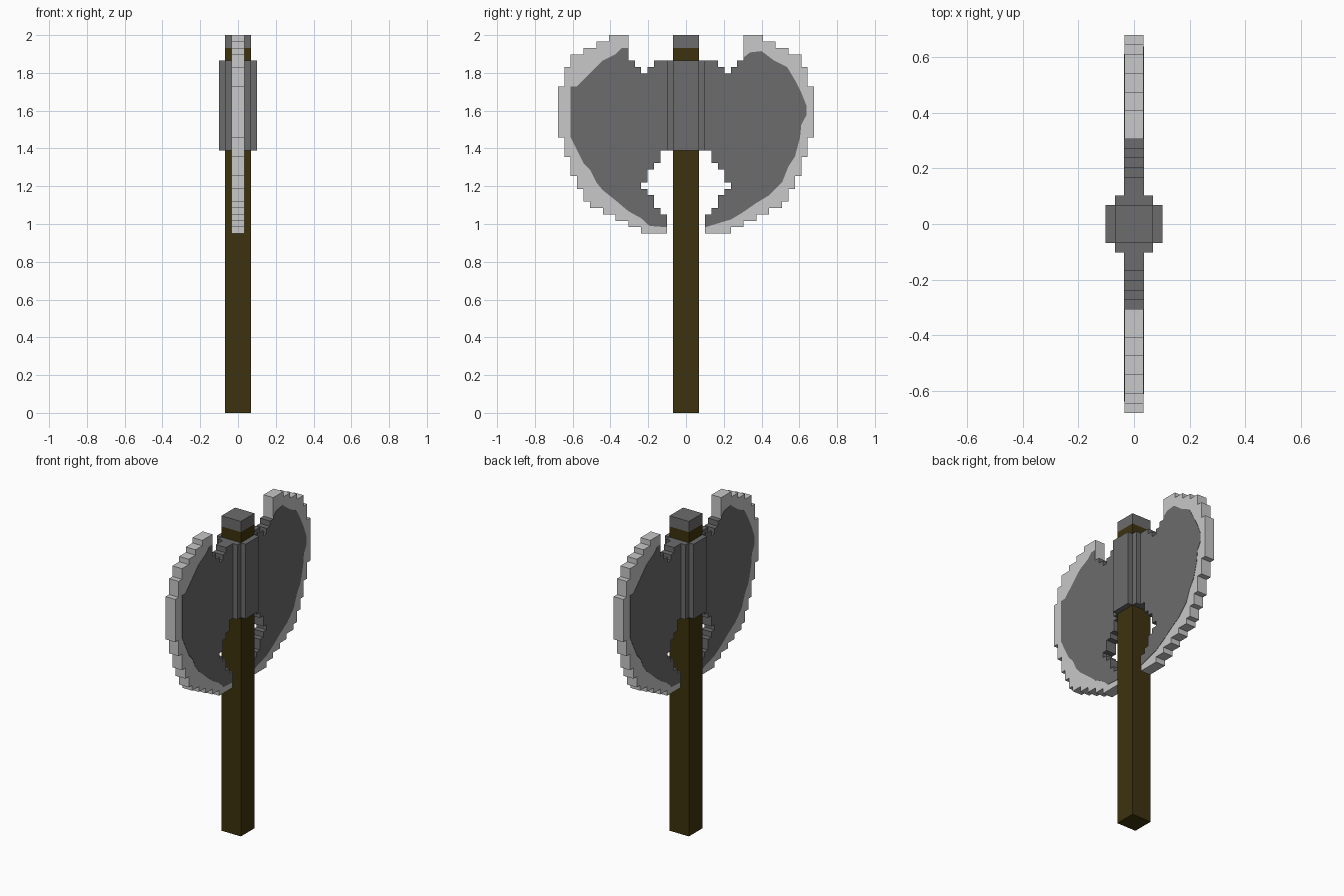
import bpy, bmesh

if "Cube" in bpy.data.objects:
    bpy.data.objects.remove(bpy.data.objects["Cube"])

U = 2 / 59  # one block unit; all sizes below are in blocks


def material(name, r, g, b):
    m = bpy.data.materials.new(name)
    m.diffuse_color = (r, g, b, 1)
    m.use_nodes = True
    m.node_tree.nodes["Principled BSDF"].inputs["Base Color"].default_value = m.diffuse_color
    return m


WOOD = material("dark brown wood", 0.048, 0.032, 0.0045)
STEEL = material("dark grey steel", 0.150, 0.150, 0.150)
EDGE = material("light grey edge", 0.580, 0.580, 0.580)


def finish(name, bm, mats):
    bmesh.ops.recalc_face_normals(bm, faces=bm.faces)
    me = bpy.data.meshes.new(name)
    bm.to_mesh(me)
    bm.free()
    for m in mats:
        me.materials.append(m)
    ob = bpy.data.objects.new(name, me)
    bpy.context.collection.objects.link(ob)
    return ob


def prism(profile, axis, lo, hi):
    """Extrude a 2D profile (block units) along x or z."""
    bm = bmesh.new()
    place = {"x": lambda a, b: (lo * U, a * U, b * U),
             "z": lambda a, b: (a * U, b * U, lo * U)}[axis]
    face = bm.faces.new([bm.verts.new(place(a, b)) for a, b in profile])
    ext = bmesh.ops.extrude_face_region(bm, geom=[face])
    d = (hi - lo) * U
    bmesh.ops.translate(bm, vec=(d, 0, 0) if axis == "x" else (0, 0, d),
                        verts=[v for v in ext["geom"] if isinstance(v, bmesh.types.BMVert)])
    return bm


def stairs(corners, down_first):
    """Turn step corners into a staircase outline."""
    pts = []
    for (a, b), (c, d) in zip(corners, corners[1:]):
        pts += [(a, b), (a, d) if down_first else (c, b)]
    return pts + [corners[-1]]


# Handle and cap
square = [(-2, -2), (2, -2), (2, 2), (-2, 2)]
finish("handle", prism(square, "z", 0, 57), [WOOD])
finish("cap", prism(square, "z", 57, 59), [STEEL])

# Collar with a cross-shaped section
cross = []
for sx, sy in ((1, 1), (-1, 1), (-1, -1), (1, -1)):
    corner = [(3 * sx, 2 * sy), (2 * sx, 2 * sy), (2 * sx, 3 * sy)]
    cross += corner if sx * sy > 0 else corner[::-1]
finish("collar", prism(cross, "z", 41, 55), [STEEL])

# Blade outline: top notch, stepped cutting edge, lower cutout
notch = [(2, 55), (5, 55), (5, 54), (6, 54), (6, 53), (7, 53),
         (7, 54), (8, 54), (8, 55), (9, 55)]
upper = stairs([(12, 59), (14, 58), (16, 57), (18, 56), (19, 54), (20, 51)], True)
# each upper step goes down, then outwards
upper = [p for p in upper]
lower = stairs([(20, 43), (19, 40), (18, 37), (17, 35), (16, 33), (15, 32),
                (13, 31), (11, 30), (9, 29), (7, 28)], False)
cutout = stairs([(3, 31), (4, 32), (5, 34), (6, 35), (7, 36)], False) + \
    stairs([(6, 36), (5, 38), (4, 39)], True)[:-1] + [(4, 39), (4, 41), (2, 41)]
lower = [(20, 43)] + lower[1:]
blade = notch + [(9, 59)] + upper + lower + [(3, 28)] + cutout

# Painted dark borders, one for each half of a blade side
border_a = [(9, 57), (10, 57), (11, 56), (13, 55), (15, 53), (16, 52), (17, 51), (18, 51),
            (18, 43), (17, 41), (16, 39), (15, 38), (14, 36), (13, 34.8), (11, 33.2),
            (9, 31.5), (7, 30.4), (5.7, 29.2), (3, 29)]
border_b = [(9, 55.5), (10, 56.3), (11.8, 56.5), (13.8, 55), (15.8, 54), (17, 52), (18, 50),
            (18.8, 48), (18.8, 46.5), (18, 45), (17.8, 43), (17, 40), (16, 38.5), (15, 36),
            (13, 34), (11, 32.8), (9, 31.4), (7, 30.2), (3, 29)]

for side, label in ((-1, "front"), (1, "back")):
    ob = finish(label + "_blade",
                prism([(side * a, b) for a, b in blade], "x", -1, 1), [EDGE, STEEL])
    # inner rim faces are dark steel, the cutting edge stays light
    for p in ob.data.polygons:
        y, z = abs(p.center.y) / U, p.center.z / U
        if abs(p.normal.x) < 0.5 and y < 9 and 31 <= round(z, 2) < 55.5:
            p.material_index = 1
    # thin dark plates on both sides (the pattern is turned half round)
    for face in (-1, 1):
        border = border_a if side * face < 0 else border_b
        outline = [(side * a, b) for a, b in notch + border + cutout]
        finish(f"{label}_blade_plate_{'right' if face > 0 else 'left'}",
               prism(outline, "x", face * 0.98, face * 1.05), [STEEL])
